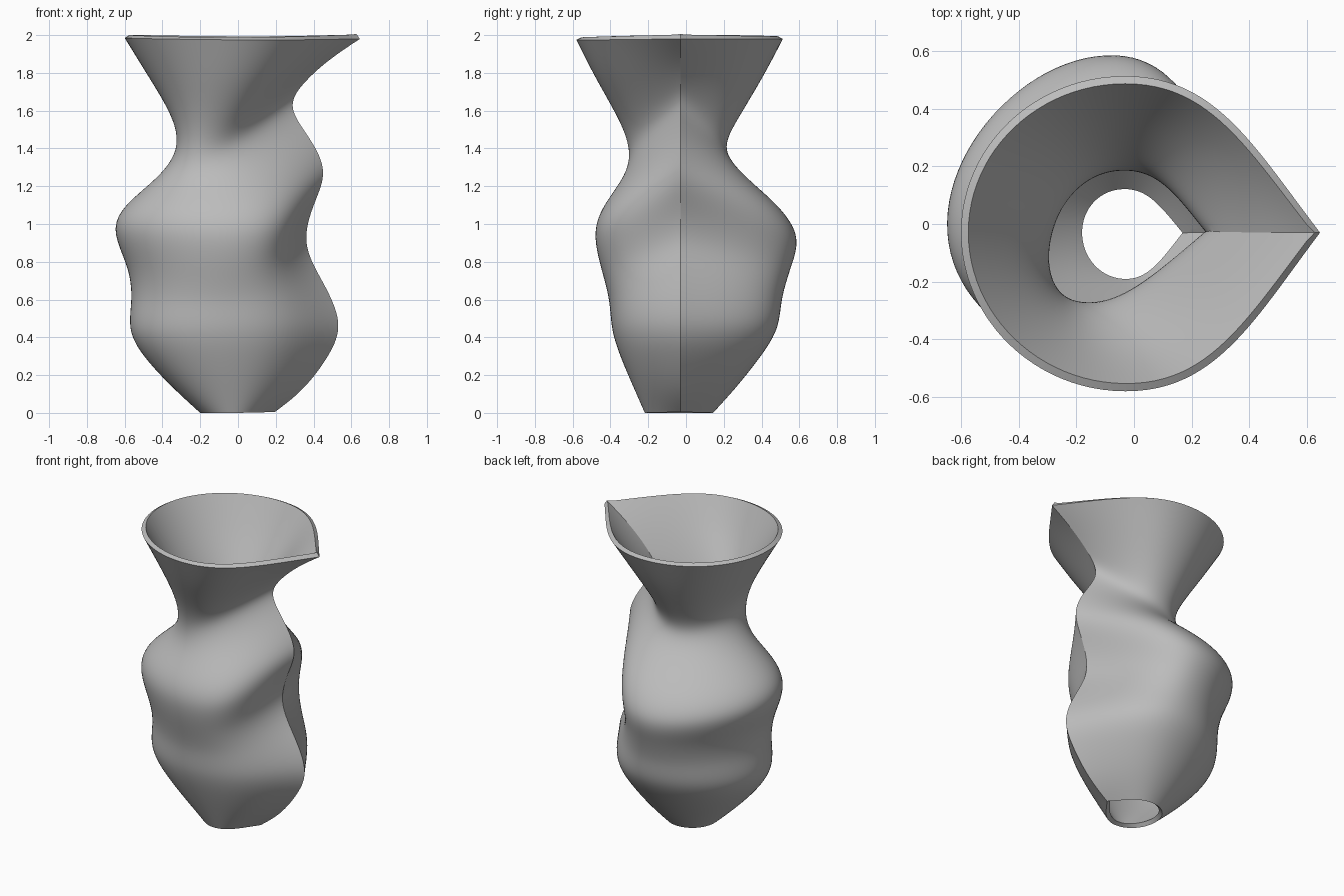
import bpy
import bmesh
import math
from mathutils import Vector

CENTRE = -0.03
ROW_STEPS = 8
COLUMN_STEPS = 24
WALL = 0.03

# Four upright profiles as (reach, height): foot, belly, waist, shoulder, neck, lip
RIGHT = [(.195, .005), (.345, .13), (.475, .3), (.53, .48), (.45, .69), (.363, .9),
         (.405, 1.11), (.45, 1.28), (.38, 1.45), (.291, 1.61), (.345, 1.74),
         (.48, 1.865), (.645, 1.98)]
BACK = [(.143, 0), (.26, .13), (.38, .28), (.477, .44), (.508, .6), (.555, .77),
        (.582, .93), (.485, 1.09), (.32, 1.24), (.217, 1.39), (.27, 1.55),
        (.395, 1.76), (.513, 1.98)]
LEFT = [(.2, 0), (.33, .12), (.472, .27), (.565, .43), (.565, .6), (.59, .78),
        (.647, .97), (.57, 1.12), (.415, 1.26), (.318, 1.41), (.35, 1.57),
        (.467, 1.77), (.6, 1.985)]
FRONT = [(.218, 0), (.275, .13), (.338, .28), (.388, .44), (.407, .6), (.448, .77),
         (.478, .95), (.43, 1.1), (.338, 1.24), (.302, 1.38), (.355, 1.55),
         (.47, 1.76), (.58, 1.975)]
# Sideways lean of the front profile at the neck and the back one at the shoulder
FRONT_LEAN = {7: -.04, 8: -.1, 9: -.13, 10: -.09, 11: -.03}
BACK_LEAN = {4: -.02, 5: -.05, 6: -.07, 7: -.05, 8: -.02}
# Roundness of the loft at each rail
FULLNESS = [1.1, 1.21, 1.1, 1.21, 1.1]


def spline_tangents(points):
    """Tangents of the natural cubic spline with uniform knots."""
    last = len(points) - 1
    tangents = [Vector() for _ in points]
    for _ in range(40):
        tangents[0] = (3 * (points[1] - points[0]) - tangents[1]) / 2
        for i in range(1, last):
            tangents[i] = (3 * (points[i + 1] - points[i - 1])
                           - tangents[i - 1] - tangents[i + 1]) / 4
        tangents[last] = (3 * (points[last] - points[last - 1]) - tangents[last - 1]) / 2
    return tangents


def smooth_curve(points, steps, fullness):
    """Sample a cubic curve through the points, with scaled tangents."""
    tangents = [t * f for t, f in zip(spline_tangents(points), fullness)]
    samples = []
    for i in range(len(points) - 1):
        for k in range(steps):
            t = k / steps
            s = 1 - t
            samples.append(points[i] * s * s * (1 + 2 * t)
                           + points[i + 1] * t * t * (1 + 2 * s)
                           + tangents[i] * t * s * s
                           - tangents[i + 1] * t * t * s)
    samples.append(points[-1].copy())
    return samples


def make_material(name, colour):
    material = bpy.data.materials.new(name)
    material.use_nodes = True
    material.diffuse_color = colour
    material.node_tree.nodes["Principled BSDF"].inputs["Base Color"].default_value = colour
    return material


default_cube = bpy.data.objects.get("Cube")
if default_cube:
    bpy.data.objects.remove(default_cube, do_unlink=True)

# Smooth upright rails
rails = [
    [Vector((r, CENTRE, z)) for r, z in RIGHT],
    [Vector((CENTRE + BACK_LEAN.get(i, 0), r, z)) for i, (r, z) in enumerate(BACK)],
    [Vector((-r, CENTRE, z)) for r, z in LEFT],
    [Vector((CENTRE + FRONT_LEAN.get(i, 0), -r, z)) for i, (r, z) in enumerate(FRONT)],
]
rails = [smooth_curve(rail, ROW_STEPS, [1] * len(rail)) for rail in rails]

# Loft around the rails, starting and ending at the creased side
bm = bmesh.new()
rings = []
for a, b, c, d in zip(*rails):
    loop = smooth_curve([a, b, c, d, a], COLUMN_STEPS, FULLNESS)[:-1]
    rings.append([bm.verts.new(p) for p in loop])
for low, high in zip(rings, rings[1:]):
    count = len(low)
    for j in range(count):
        k = (j + 1) % count
        bm.faces.new((low[j], low[k], high[k], high[j]))

mesh = bpy.data.meshes.new("vase_wall")
bm.to_mesh(mesh)
bm.free()
vase = bpy.data.objects.new("vase_wall", mesh)
bpy.context.collection.objects.link(vase)
mesh.materials.append(make_material("plain grey", (.5, .5, .5, 1)))

# Wall thickness, growing inwards
solid = vase.modifiers.new("wall_thickness", "SOLIDIFY")
solid.thickness = WALL
solid.offset = -1
solid.use_even_offset = True

bpy.ops.object.select_all(action="DESELECT")
vase.select_set(True)
bpy.context.view_layer.objects.active = vase
bpy.ops.object.modifier_apply(modifier=solid.name)
bpy.ops.object.shade_smooth_by_angle(angle=math.radians(30))
